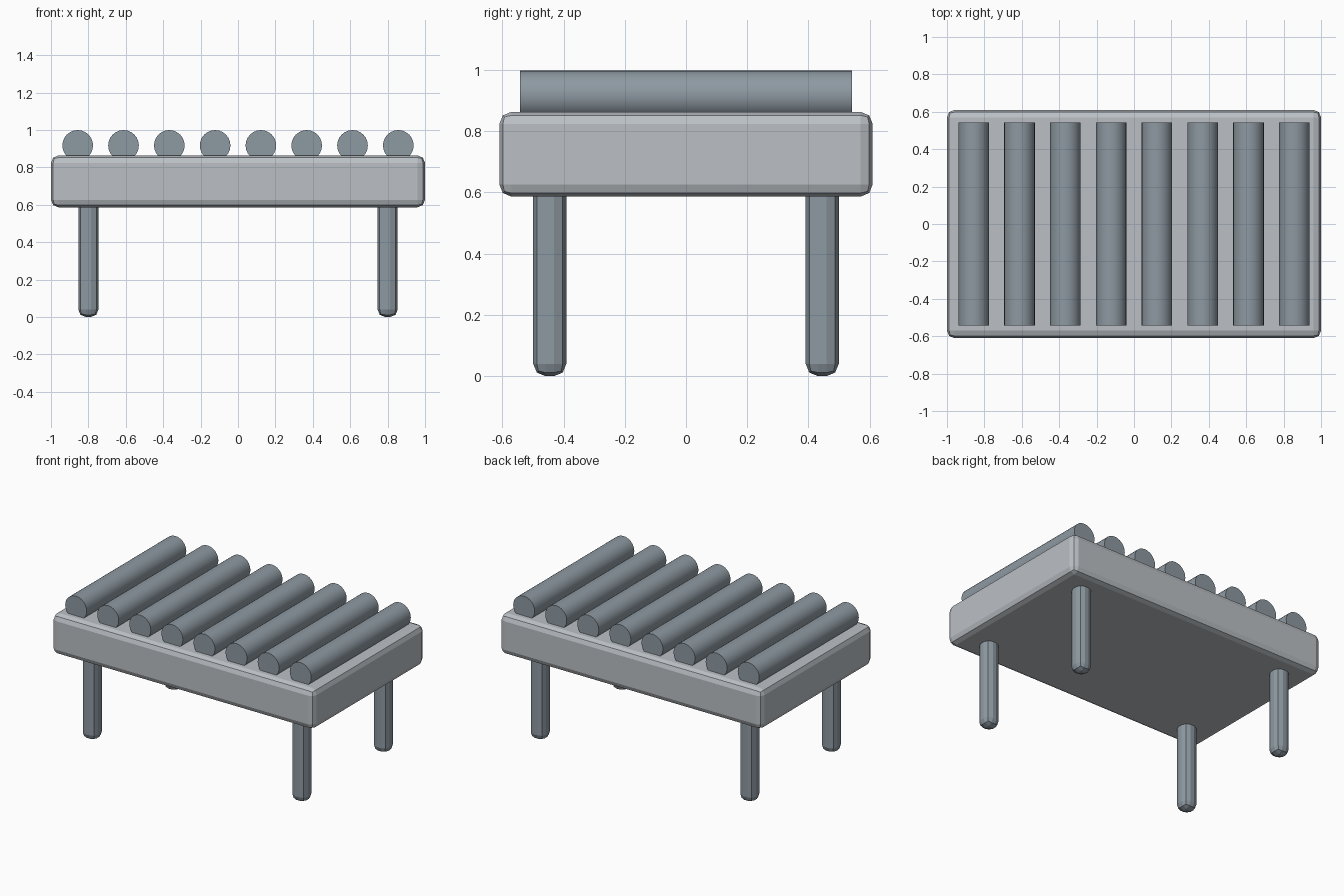
import bpy
import math

if "Cube" in bpy.data.objects:
    bpy.data.objects.remove(bpy.data.objects["Cube"])


def material(name, rgb):
    m = bpy.data.materials.new(name)
    m.diffuse_color = (*rgb, 1)
    m.use_nodes = True
    m.node_tree.nodes["Principled BSDF"].inputs["Base Color"].default_value = m.diffuse_color
    return m


FRAME = material("frame_grey", (0.50, 0.53, 0.56))
STEEL = material("dark_steel", (0.27, 0.32, 0.36))


def bevelled_box(name, loc, size, bevel, mat):
    bpy.ops.mesh.primitive_cube_add(size=1, location=loc)
    ob = bpy.context.object
    ob.name = name
    ob.scale = size
    bpy.ops.object.transform_apply(location=False, rotation=False, scale=True)
    mod = ob.modifiers.new("rounded_edges", 'BEVEL')
    mod.width = bevel
    mod.segments = 2
    ob.data.materials.append(mat)
    return ob


# Conveyor bed
bevelled_box("bed", (0, 0, 0.725), (2.0, 1.22, 0.277), 0.04, FRAME)

# Four legs, running up into the bed
for sx, side in ((-1, "left"), (1, "right")):
    for sy, end in ((-1, "front"), (1, "back")):
        bevelled_box(f"{end}_{side}_leg", (sx * 0.80, sy * 0.445, 0.32),
                     (0.108, 0.108, 0.64), 0.04, STEEL)

# Row of rollers half sunk into the bed
for i in range(8):
    x = -0.857 + i * 1.714 / 7
    bpy.ops.mesh.primitive_cylinder_add(vertices=24, radius=0.082, depth=1.086,
                                        location=(x, 0, 0.917),
                                        rotation=(math.pi / 2, 0, 0))
    roller = bpy.context.object
    roller.name = f"roller_{i + 1}"
    roller.data.materials.append(STEEL)
    bpy.ops.object.shade_smooth_by_angle(angle=math.radians(30))
